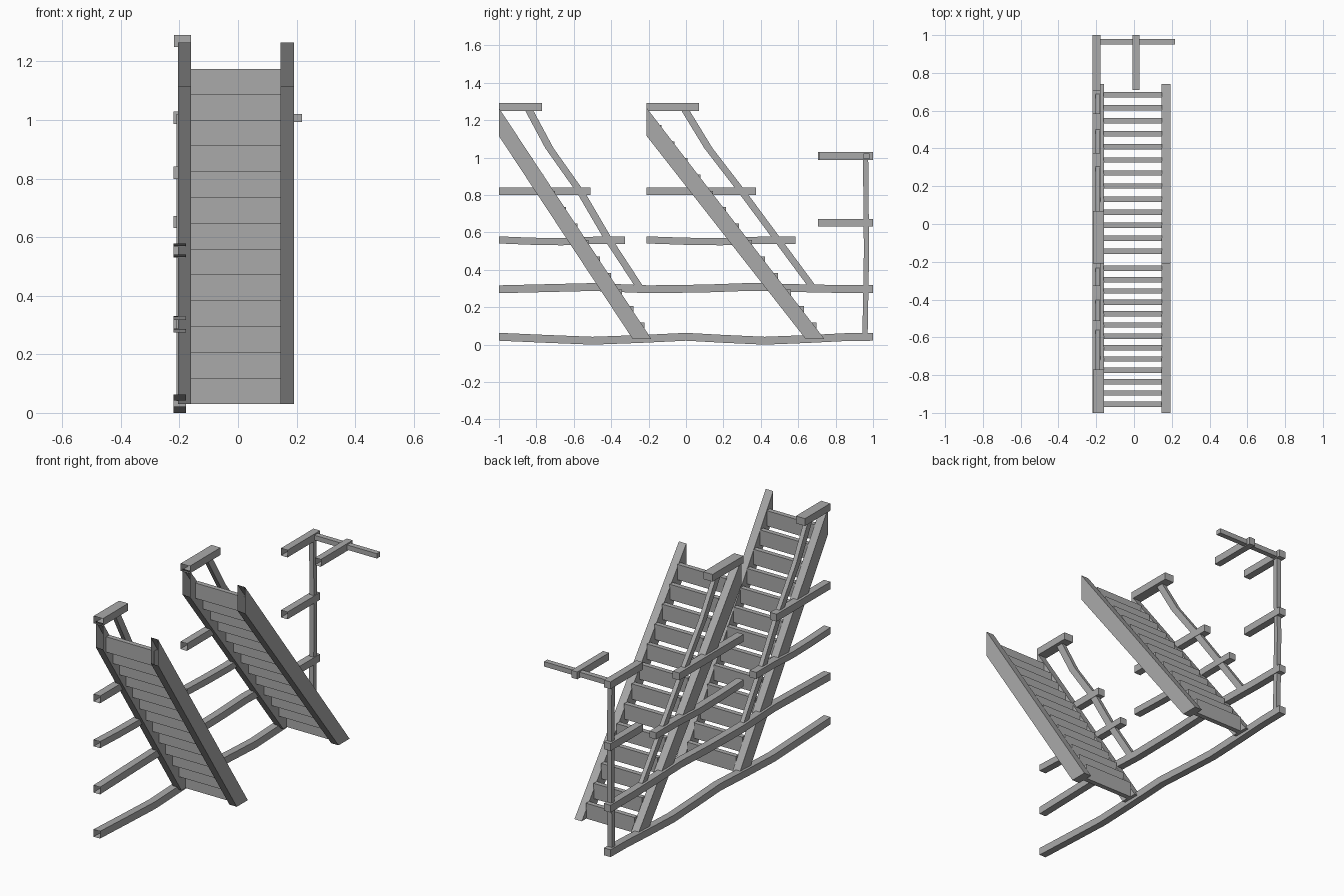
import bpy
import bmesh

cube = bpy.data.objects.get("Cube")
if cube:
    bpy.data.objects.remove(cube, do_unlink=True)

grey = bpy.data.materials.new("plain_grey")
grey.use_nodes = True
colour = (0.4, 0.4, 0.4, 1)
grey.diffuse_color = colour
grey.node_tree.nodes["Principled BSDF"].inputs["Base Color"].default_value = colour


def sweep(name, x0, x1, pairs, open_start=False):
    """Four-sided beam between x0 and x1, through pairs of (y, z) edge points."""
    bm = bmesh.new()
    rings = []
    for (ya, za), (yb, zb) in pairs:
        corners = ((x0, ya, za), (x1, ya, za), (x1, yb, zb), (x0, yb, zb))
        rings.append([bm.verts.new(c) for c in corners])
    for a, b in zip(rings, rings[1:]):
        for i in range(4):
            j = (i + 1) % 4
            bm.faces.new((a[i], a[j], b[j], b[i]))
    bm.faces.new(rings[-1])
    if not open_start:
        bm.faces.new(rings[0][::-1])
    bmesh.ops.recalc_face_normals(bm, faces=bm.faces)
    mesh = bpy.data.meshes.new(name)
    bm.to_mesh(mesh)
    bm.free()
    mesh.materials.append(grey)
    obj = bpy.data.objects.new(name, mesh)
    bpy.context.collection.objects.link(obj)
    return obj


def rail(name, path, x0=-0.22, x1=-0.178, half=0.021):
    """Lengthwise rail, hollow at its front end."""
    return sweep(name, x0, x1, [((y, z + half), (y, z - half)) for y, z in path], True)


def pole(name, path, x0, x1, half):
    """Upright or leaning pole, cut level at both ends."""
    return sweep(name, x0, x1, [((y - half, z), (y + half, z)) for y, z in path])


def flight(tag, start, foot, first_tread, last_tread, lean):
    # stringers
    outline = [((start, 1.265), (start, 1.115)), ((foot, 0.03), (foot - 0.1, 0.03))]
    sweep(tag + "_left_stringer", 0.145, 0.192, outline, True)
    sweep(tag + "_right_stringer", -0.205, -0.16, outline, True)
    # upright step boards
    count = 13
    rise = 1.145 / count
    for i in range(count):
        y = first_tread + (last_tread - first_tread) * i / (count - 1)
        z = 0.03 + rise * i
        sweep(f"{tag}_step_{i + 1}", -0.162, 0.147,
              [((y - 0.014, z + rise), (y - 0.014, z)),
               ((y + 0.014, z + rise), (y + 0.014, z))])
    # leaning handrail pole
    pole(tag + "_leaning_pole", lean, -0.205, -0.18, 0.022)


flight("front_flight", -1.0, -0.185, -0.235, -0.955,
       [(-0.84, 1.255), (-0.73, 1.05), (-0.56, 0.81), (-0.42, 0.57), (-0.25, 0.31)])
flight("rear_flight", -0.21, 0.74, 0.685, -0.145,
       [(-0.005, 1.255), (0.12, 1.05), (0.305, 0.81), (0.49, 0.56), (0.675, 0.31)])

# short rails beside each flight
for tag, start, ends in (("front", -1.0, (-0.77, -0.51, -0.325)),
                         ("rear", -0.21, (0.07, 0.375, 0.585))):
    top, middle, low = ends
    rail(tag + "_top_rail", [(start, 1.27), (top, 1.27)], -0.218, -0.16)
    rail(tag + "_middle_rail", [(start, 0.82), (middle, 0.82)])
    span = low - start
    rail(tag + "_low_rail", [(start, 0.56), (start + span * 0.25, 0.553),
                             (start + span * 0.5, 0.55), (start + span * 0.75, 0.558),
                             (low, 0.558)], half=0.019)

# long gently bent rails
rail("lower_long_rail", [(-1, 0.296), (-0.75, 0.302), (-0.5, 0.308), (-0.2, 0.296),
                         (0.1, 0.3), (0.35, 0.309), (0.6, 0.302), (0.8, 0.298), (1, 0.298)])
rail("bottom_long_rail", [(-1, 0.042), (-0.75, 0.031), (-0.5, 0.021), (-0.25, 0.03),
                          (0, 0.042), (0.2, 0.031), (0.42, 0.021), (0.65, 0.03),
                          (0.85, 0.04), (1, 0.042)])

# rear post with its short rails and cross bar
pole("rear_post", [(0.957, 0.04), (0.965, 0.5), (0.96, 1.02)], -0.21, -0.182, 0.014)
rail("post_upper_rail", [(0.705, 1.008), (1, 1.008)])
rail("post_middle_rail", [(0.705, 0.652), (1, 0.652)])
rail("hanging_rail", [(0.71, 1.008), (1, 1.008)], -0.008, 0.03)
sweep("cross_bar", -0.185, 0.218, [((0.95, 1.021), (0.95, 0.993)), ((0.98, 1.021), (0.98, 0.993))])

# soft shading along the bends, sharp corners
bpy.ops.object.select_all(action="DESELECT")
for obj in bpy.context.collection.objects:
    if obj.type == "MESH":
        obj.select_set(True)
        bpy.context.view_layer.objects.active = obj
bpy.ops.object.shade_smooth_by_angle()
